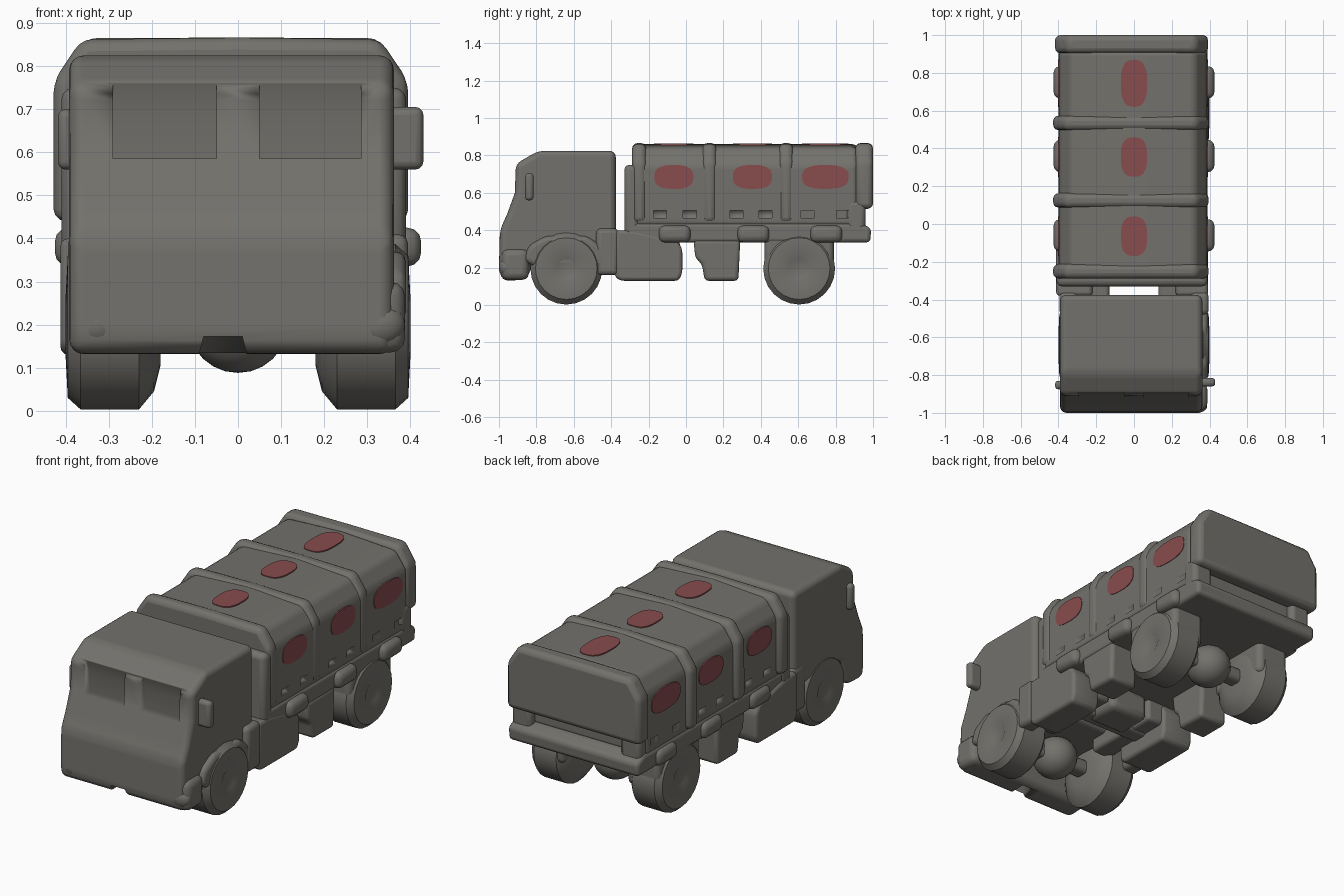
import bpy, bmesh, math
from mathutils import Matrix

if "Cube" in bpy.data.objects:
    bpy.data.objects.remove(bpy.data.objects["Cube"])


def material(name, rgb):
    m = bpy.data.materials.new(name)
    m.diffuse_color = (*rgb, 1)
    m.use_nodes = True
    m.node_tree.nodes["Principled BSDF"].inputs["Base Color"].default_value = m.diffuse_color
    return m


GREY = material("warm grey", (0.172, 0.166, 0.15))
RED = material("dull red", (0.25, 0.072, 0.075))


def finish(name, bm, mat=GREY, bevel=0.0, segs=3, angle=40):
    bmesh.ops.recalc_face_normals(bm, faces=bm.faces)
    me = bpy.data.meshes.new(name)
    bm.to_mesh(me)
    bm.free()
    ob = bpy.data.objects.new(name, me)
    bpy.context.collection.objects.link(ob)
    me.materials.append(mat)
    if bevel:
        b = ob.modifiers.new("rounding", 'BEVEL')
        b.width, b.segments, b.limit_method = bevel, segs, 'ANGLE'
        b.angle_limit = math.radians(20)
    bpy.ops.object.select_all(action='DESELECT')
    ob.select_set(True)
    bpy.context.view_layer.objects.active = ob
    bpy.ops.object.shade_smooth_by_angle(angle=math.radians(angle))
    return ob


def prism(name, pts, axis, a, b, **kw):
    """Extrude a 2D profile along x (pts are y,z), y (x,z) or z (x,y)."""
    def place(p, d):
        return {'x': (d, *p), 'y': (p[0], d, p[1]), 'z': (*p, d)}[axis]
    bm = bmesh.new()
    lo = [bm.verts.new(place(p, a)) for p in pts]
    hi = [bm.verts.new(place(p, b)) for p in pts]
    bm.faces.new(lo)
    bm.faces.new(hi[::-1])
    for i in range(len(pts)):
        j = (i + 1) % len(pts)
        bm.faces.new((lo[i], lo[j], hi[j], hi[i]))
    return finish(name, bm, **kw)


def box(name, x, y, z, **kw):
    return prism(name, [(x[0], z[0]), (x[1], z[0]), (x[1], z[1]), (x[0], z[1])],
                 'y', y[0], y[1], **kw)


def ball(name, c, r, **kw):
    bm = bmesh.new()
    bmesh.ops.create_uvsphere(bm, u_segments=20, v_segments=12, radius=1,
                              matrix=Matrix.Translation(c) @ Matrix.Diagonal((*r, 1)))
    return finish(name, bm, **kw)


def both(a, b):
    """Matching ranges on the right and left sides."""
    return (("right", (a, b)), ("left", (-b, -a)))


def oval(cu, cv, ru, rv):
    pts = []
    for i in range(28):
        t = 2 * math.pi * i / 28
        c, s = math.cos(t), math.sin(t)
        pts.append((cu + ru * math.copysign(abs(c) ** 0.75, c),
                    cv + rv * math.copysign(abs(s) ** 0.75, s)))
    return pts


def carve(target, cutter):
    cutter.hide_render = True
    cutter.hide_viewport = True
    cut = target.modifiers.new("cut", 'BOOLEAN')
    cut.operation, cut.object, cut.solver = 'DIFFERENCE', cutter, 'EXACT'


# Cab shell with raised belly over the axle
cab = prism("cab", [(-0.985, 0.13), (-1.0, 0.2), (-0.995, 0.40), (-0.955, 0.49),
                    (-0.915, 0.60), (-0.91, 0.755), (-0.79, 0.825),
                    (-0.375, 0.825), (-0.375, 0.29), (-0.80, 0.29), (-0.85, 0.135)],
            'x', -0.392, 0.362, bevel=0.035, segs=4)

# Windscreen panes above a sill, and a notch under the bumper
for side, x in (("right", (0.05, 0.285)), ("left", (-0.29, -0.05))):
    carve(cab, prism("windscreen_cutter_" + side,
                     [(-1.05, 0.585), (-0.875, 0.585), (-0.876, 0.69), (-0.90, 0.775),
                      (-0.92, 0.80), (-1.05, 0.80)], 'x', *x))
carve(cab, prism("bumper_notch_cutter",
                 [(-0.11, 0.05), (0.04, 0.05), (0.01, 0.172), (-0.08, 0.172)], 'y', -1.1, -0.88))
cab.modifiers.new("clean shading", 'WEIGHTED_NORMAL').weight = 100

# Flared lower right corner and wheel fender
box("bumper_corner", (0.25, 0.388), (-0.985, -0.84), (0.135, 0.30), bevel=0.035)
prism("wheel_fender", [(-0.87, 0.24), (-0.84, 0.32), (-0.75, 0.37), (-0.53, 0.37),
                       (-0.43, 0.30), (-0.43, 0.20), (-0.8, 0.20)], 'x', 0.30, 0.39, bevel=0.025)

# Headlamps, mirrors and cab corner steps
for side, (a, b) in both(0.27, 0.385):
    ball("headlamp_" + side, ((a + b) / 2, -0.965, 0.2), (0.06, 0.036, 0.05))
box("mirror_right", (0.33, 0.43), (-0.86, -0.815), (0.56, 0.705), bevel=0.018)
box("mirror_left", (-0.418, -0.36), (-0.875, -0.83), (0.56, 0.70), bevel=0.018)
for side, x in both(0.30, 0.395):
    box("cab_step_" + side, x, (-0.48, -0.36), (0.16, 0.41), bevel=0.025)

# Wheels with shallow hub caps
for axle, y in (("front", -0.64), ("rear", 0.605)):
    for side, (a, b) in both(0.19, 0.40):
        s = 1 if a > 0 else -1
        bm = bmesh.new()
        rings = [(0.18, 0.0), (0.18, 0.09), (0.195, 0.15), (0.23, 0.192),
                 (0.365, 0.192), (0.395, 0.165), (0.40, 0.07), (0.39, 0.05), (0.39, 0.0)]
        verts = [bm.verts.new((s * x, y, 0.195 + r)) for x, r in rings]
        edges = [bm.edges.new(p) for p in zip(verts, verts[1:])]
        bmesh.ops.spin(bm, geom=verts + edges, cent=(0, y, 0.195), axis=(1, 0, 0),
                       angle=2 * math.pi, steps=24, use_duplicate=False)
        bmesh.ops.remove_doubles(bm, verts=bm.verts, dist=0.0005)
        finish(axle + "_wheel_" + side, bm)
    ball(axle + "_differential", (0, y, 0.2), (0.115, 0.12, 0.112))
    box(axle + "_axle", (-0.25, 0.25), (y - 0.04, y + 0.04), (0.16, 0.24), bevel=0.02)

# Rear wheel mounts under the bed
for side, x in both(0.19, 0.385):
    box("wheel_mount_" + side, x, (0.42, 0.79), (0.17, 0.38), bevel=0.03)

# Chassis rails and central gearbox
for side, x in both(0.13, 0.25):
    box("chassis_rail_" + side, x, (-0.5, -0.04), (0.22, 0.37), bevel=0.02)
box("gearbox", (-0.12, 0.12), (-0.24, -0.03), (0.2, 0.35), bevel=0.035)
box("cross_beam", (-0.3, 0.3), (-0.27, -0.17), (0.21, 0.32), bevel=0.02)

# Fuel tanks and tool boxes hanging from the bed
for side, x in (("right", (0.22, 0.392)), ("left", (-0.412, -0.22))):
    prism("fuel_tank_" + side, [(-0.38, 0.15), (-0.35, 0.13), (-0.04, 0.13), (-0.02, 0.17),
                                (-0.02, 0.30), (-0.05, 0.35), (-0.28, 0.40), (-0.38, 0.40)],
          'x', *x, bevel=0.03)
for side, x in both(0.22, 0.39):
    prism("tool_box_" + side, [(0.1, 0.13), (0.28, 0.13), (0.29, 0.35), (0.04, 0.35),
                               (0.05, 0.25), (0.085, 0.22)], 'x', *x, bevel=0.02)

# Bed and covered body, pinched in at the tail between two cheeks
prism("bed", [(-0.32, 0.335), (0.985, 0.335), (0.99, 0.41), (0.93, 0.44), (-0.32, 0.44)],
      'x', -0.40, 0.39, bevel=0.02)
box("tail_neck", (-0.38, 0.37), (0.5, 0.89), (0.41, 0.56), bevel=0.015)
for side, x in both(0.27, 0.39):
    box("tail_cheek_" + side, x, (0.86, 0.96), (0.40, 0.56), bevel=0.025)


def hoop(left, right, low, shoulder, eave, top):
    return [(left, low), (right, low), (right, shoulder), (right - 0.065, eave),
            (0, top), (left + 0.065, eave), (left, shoulder)]


cover = prism("cargo_cover", hoop(-0.398, 0.388, 0.42, 0.755, 0.845, 0.86),
              'y', -0.28, 0.92, bevel=0.03)
prism("tail_panel", hoop(-0.418, 0.392, 0.515, 0.765, 0.865, 0.866), 'y', 0.905, 1.0, bevel=0.028)
box("headboard", (-0.41, 0.39), (-0.33, -0.25), (0.36, 0.75), bevel=0.028)

# Raised hoops around the cover
for i, y in enumerate((-0.25, 0.125, 0.535)):
    prism("cover_rib_%d" % (i + 1), hoop(-0.428, 0.395, 0.44, 0.765, 0.862, 0.866), 'y',
          y - 0.038, y + 0.038, bevel=0.028)

# Row of tie-down pockets along the lower edge of the cover
for i, y in enumerate((-0.14, 0.02, 0.27, 0.425, 0.65, 0.84)):
    for side, x in both(0.355, 0.45):
        carve(cover, box("pocket_cutter_%s_%d" % (side, i + 1), x,
                         (y - 0.035, y + 0.035), (0.465, 0.505)))
cover.modifiers.new("clean shading", 'WEIGHTED_NORMAL').weight = 100

# Panel fittings: lower bumpers and red oval patches
for i, (y, r) in enumerate(((-0.065, 0.105), (0.355, 0.105), (0.745, 0.125))):
    n = "_%d" % (i + 1)
    prism("roof_patch" + n, oval(0, y, 0.07, r), 'z', 0.855, 0.8635, mat=RED)
    for side, (a, b) in (("right", (0.383, 0.391)), ("left", (-0.402, -0.394))):
        prism("side_patch_" + side + n, oval(y, 0.685, r, 0.064), 'x', a, b, mat=RED)
        s = 1 if a > 0 else -1
        box("bed_fitting_" + side + n, sorted((s * 0.34, s * 0.425)),
            (y - 0.08, y + 0.09), (0.335, 0.425), bevel=0.032)
